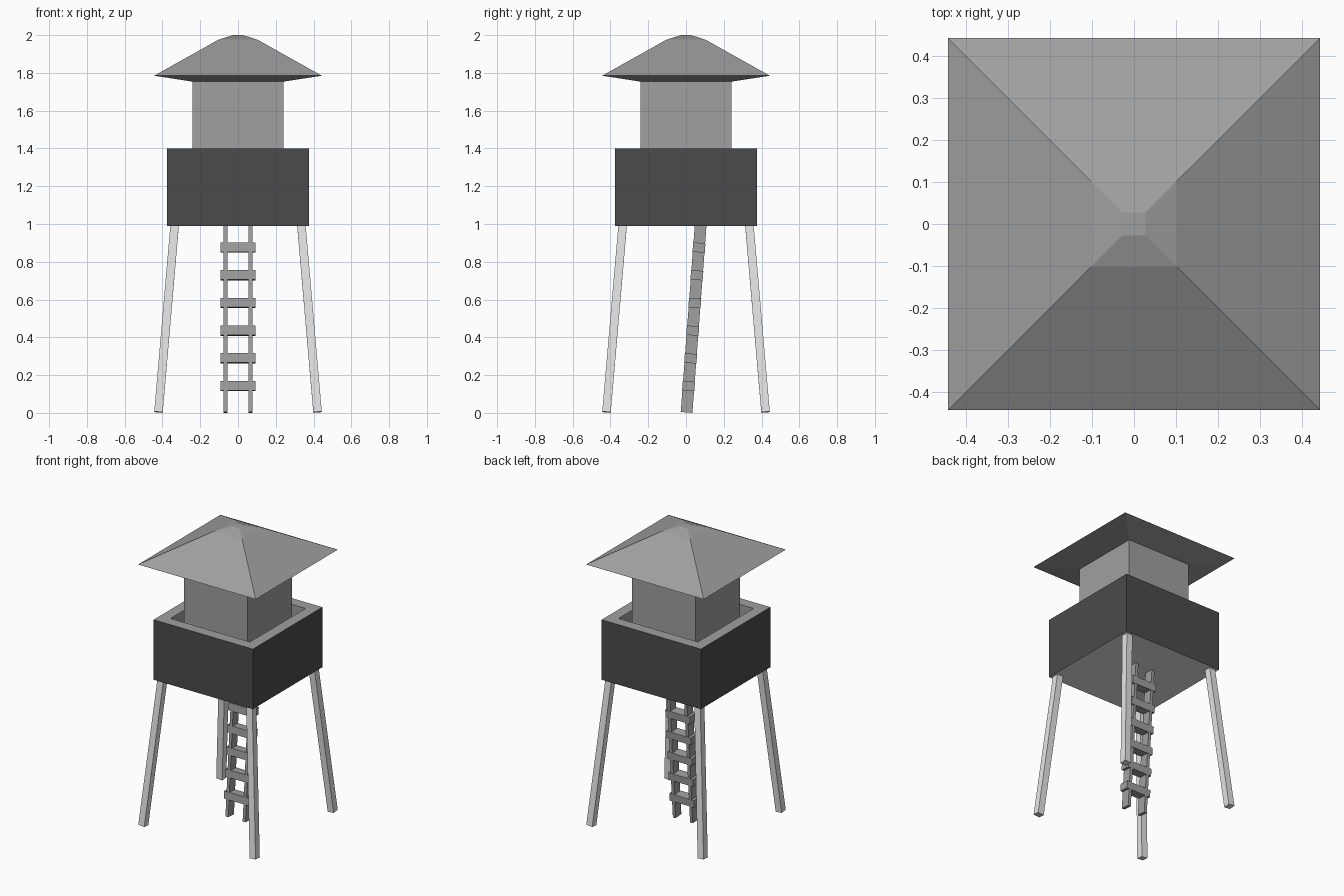
import bpy, bmesh
from mathutils import Vector, Matrix

if "Cube" in bpy.data.objects:
    bpy.data.objects.remove(bpy.data.objects["Cube"])


def mat(name, v):
    m = bpy.data.materials.new(name)
    m.diffuse_color = (v, v, v, 1)
    m.use_nodes = True
    m.node_tree.nodes["Principled BSDF"].inputs["Base Color"].default_value = m.diffuse_color
    return m


LIGHT = mat("light grey", 0.78)
MID = mat("mid grey", 0.35)
DARK = mat("dark grey", 0.07)


def finish(name, bm, *mats):
    bmesh.ops.recalc_face_normals(bm, faces=bm.faces)
    me = bpy.data.meshes.new(name)
    bm.to_mesh(me)
    bm.free()
    for m in mats:
        me.materials.append(m)
    ob = bpy.data.objects.new(name, me)
    bpy.context.collection.objects.link(ob)
    return ob


def add_box(bm, centre, size, rot=Matrix.Identity(4)):
    bmesh.ops.create_cube(bm, size=1, matrix=Matrix.Translation(centre) @ rot
                          @ Matrix.Diagonal((*size, 1)))


def lean(direction):
    return Vector((0, 0, 1)).rotation_difference(direction).to_matrix().to_4x4()


def add_post(bm, a, b, sx, sy):
    a, b = Vector(a), Vector(b)
    add_box(bm, (a + b) / 2, (sx, sy, (b - a).length), lean(b - a))


def square_loft(bm, rings, cap_start=True, cap_end=True):
    # stacked square rings given as (half width, z)
    loops = [[bm.verts.new((sx * h, sy * h, z))
              for sx, sy in ((-1, -1), (1, -1), (1, 1), (-1, 1))] for h, z in rings]
    for lo, hi in zip(loops, loops[1:]):
        for i in range(4):
            j = (i + 1) % 4
            bm.faces.new((lo[i], lo[j], hi[j], hi[i]))
    if cap_start:
        bm.faces.new(loops[0][::-1])
    if cap_end:
        bm.faces.new(loops[-1])


# Four splayed legs
for sx, xn in ((-1, "left"), (1, "right")):
    for sy, yn in ((-1, "front"), (1, "back")):
        bm = bmesh.new()
        add_post(bm, (sx * 0.421, sy * 0.421, 0.004),
                 (sx * 0.334, sy * 0.334, 1.01), 0.045, 0.045)
        finish(f"{yn}_{xn}_leg", bm, LIGHT)

# Platform box: dark outer walls, mid rim and inside, light bottom
bm = bmesh.new()
square_loft(bm, [(0.375, 0.99), (0.375, 1.4), (0.30, 1.4), (0.30, 1.03)])
platform = finish("platform", bm, MID, DARK, LIGHT)
for p in platform.data.polygons:
    c = p.center
    if p.normal.z < -0.5:
        p.material_index = 2
    elif abs(p.normal.z) < 0.5 and max(abs(c.x), abs(c.y)) > 0.34:
        p.material_index = 1

# Cabin
bm = bmesh.new()
add_box(bm, (0, 0, 1.395), (0.482, 0.482, 0.73))
finish("cabin", bm, MID)

# Roof with sloped underside and blunted peak
bm = bmesh.new()
square_loft(bm, [(0.242, 1.754), (0.444, 1.785), (0.103, 1.976), (0.027, 2.0)])
finish("roof", bm, MID)

# Leaning ladder
foot, head = Vector((0, 0.003, 0.0025)), Vector((0, 0.078, 1.0))
bm = bmesh.new()
for x in (-0.065, 0.065):
    off = Vector((x, 0, 0))
    add_post(bm, foot + off, head + off, 0.021, 0.062)
finish("ladder_rails", bm, MID)

bm = bmesh.new()
for i in range(6):
    z = 0.14 + 0.147 * i
    add_box(bm, foot.lerp(head, z), (0.186, 0.065, 0.05), lean(head - foot))
finish("ladder_rungs", bm, MID)
